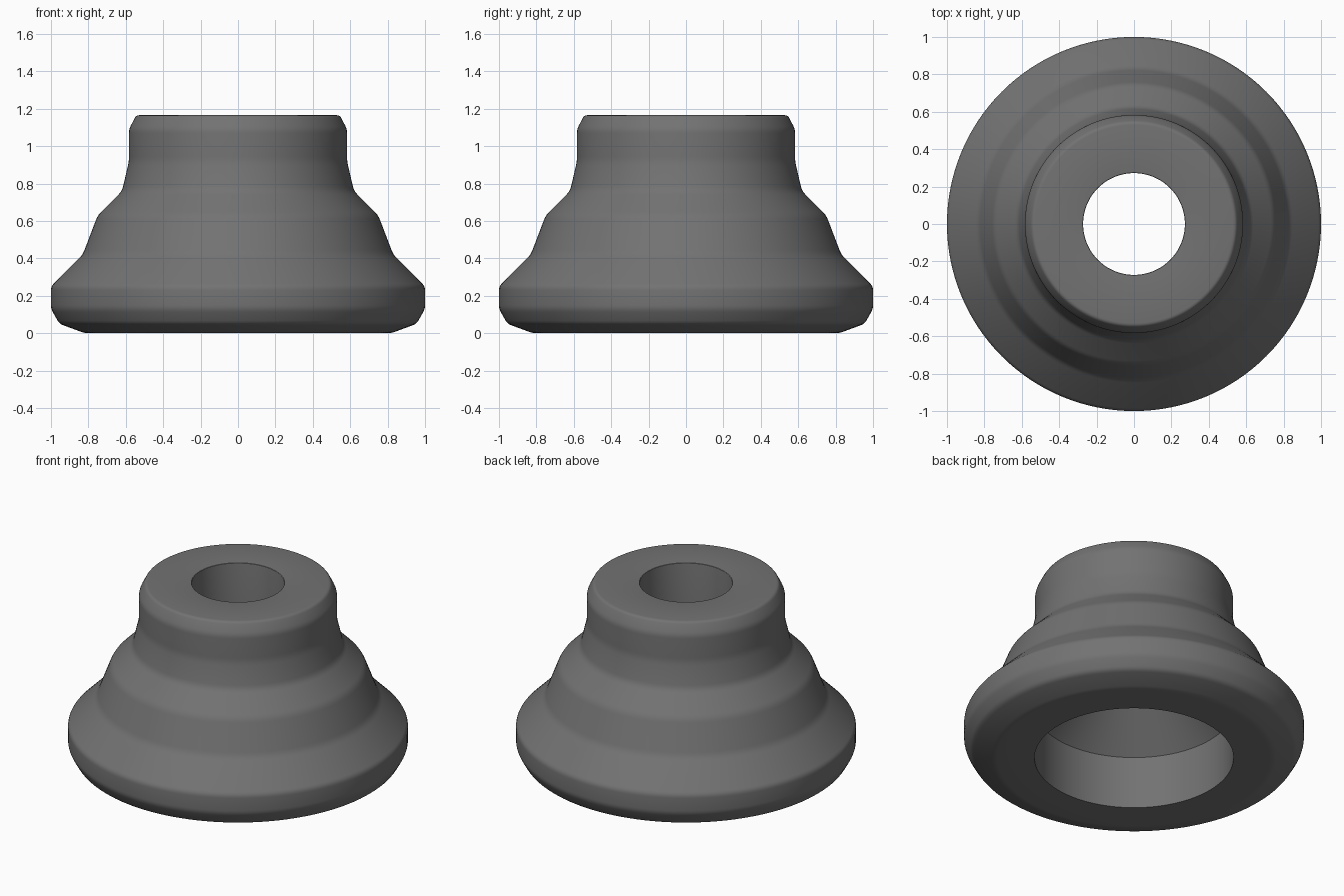
import bpy, bmesh, math
from mathutils import Vector

if "Cube" in bpy.data.objects:
    bpy.data.objects.remove(bpy.data.objects["Cube"])

SIDES = 128

# Closed cross-section (radius, height, corner softness)
SECTION = [
    (0.585, 0.00, 0), (0.82, 0.00, 0.02), (0.955, 0.05, 0.02), (1.00, 0.13, 0.02),
    (1.00, 0.25, 0.02), (0.83, 0.42, 0.025), (0.75, 0.63, 0.025), (0.62, 0.76, 0.025),
    (0.583, 0.92, 0.025), (0.583, 1.09, 0.02), (0.545, 1.165, 0.015),
    (0.272, 1.165, 0.005), (0.272, 0.66, 0), (0.585, 0.34, 0),
]


def soften(section, steps=3):
    """Replace soft corners with short curved transitions."""
    out = []
    n = len(section)
    for i, (r, z, w) in enumerate(section):
        p = Vector((r, z))
        if w == 0:
            out.append(p)
            continue
        a = p + (Vector(section[i - 1][:2]) - p).normalized() * w
        b = p + (Vector(section[(i + 1) % n][:2]) - p).normalized() * w
        for s in range(steps + 1):
            t = s / steps
            out.append(a * (1 - t) ** 2 + p * 2 * t * (1 - t) + b * t * t)
    return out


def lathe(name, points, mat):
    """Revolve a closed cross-section around the z axis."""
    bm = bmesh.new()
    rings = []
    for k in range(SIDES):
        a = 2 * math.pi * k / SIDES
        rings.append([bm.verts.new((p.x * math.cos(a), p.x * math.sin(a), p.y)) for p in points])
    n = len(points)
    for k in range(SIDES):
        r0, r1 = rings[k], rings[(k + 1) % SIDES]
        for i in range(n):
            j = (i + 1) % n
            bm.faces.new((r0[i], r1[i], r1[j], r0[j]))
    bmesh.ops.recalc_face_normals(bm, faces=bm.faces)
    mesh = bpy.data.meshes.new(name)
    bm.to_mesh(mesh)
    bm.free()
    mesh.materials.append(mat)
    ob = bpy.data.objects.new(name, mesh)
    bpy.context.collection.objects.link(ob)
    bpy.context.view_layer.objects.active = ob
    ob.select_set(True)
    bpy.ops.object.shade_smooth_by_angle(angle=math.radians(32))
    return ob


grey = bpy.data.materials.new("dark_grey")
grey.diffuse_color = (0.17, 0.17, 0.17, 1)
grey.use_nodes = True
grey.node_tree.nodes["Principled BSDF"].inputs["Base Color"].default_value = grey.diffuse_color

# Stepped bushing with a through bore and wide lower socket
lathe("stepped_bushing", soften(SECTION), grey)
